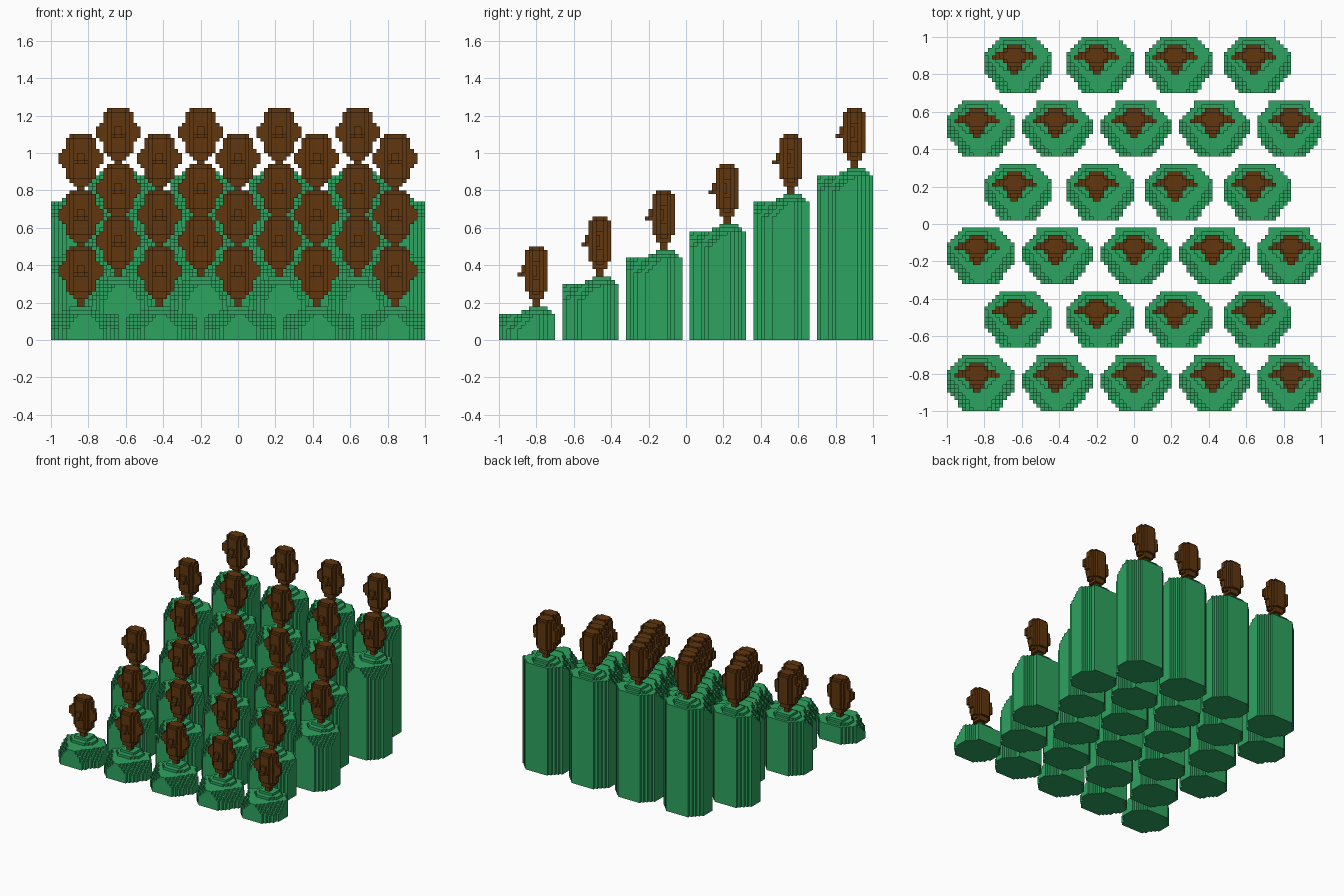
import bpy, math

if "Cube" in bpy.data.objects:
    bpy.data.objects.remove(bpy.data.objects["Cube"])

V = 0.02  # voxel edge


def material(name, rgb):
    m = bpy.data.materials.new(name)
    m.diffuse_color = (*rgb, 1)
    m.use_nodes = True
    m.node_tree.nodes["Principled BSDF"].inputs["Base Color"].default_value = m.diffuse_color
    return m


GREEN = material("shirt green", (0.027, 0.37, 0.115))
BROWN = material("head brown", (0.117, 0.037, 0.0044))


class Quads:
    """Collects quads with shared vertices on the voxel grid."""

    def __init__(self):
        self.ids, self.verts, self.faces = {}, [], []

    def add(self, *pts):
        f = []
        for p in pts:
            if p not in self.ids:
                self.ids[p] = len(self.verts)
                self.verts.append([c * V for c in p])
            f.append(self.ids[p])
        self.faces.append(f)

    def mesh(self, name, mat):
        me = bpy.data.meshes.new(name)
        me.from_pydata(self.verts, [], self.faces)
        me.materials.append(mat)
        return me


def place(name, me, loc):
    ob = bpy.data.objects.new(name, me)
    ob.location = loc
    bpy.context.collection.objects.link(ob)


# Body: column heights over a stretched octagon, front shoulders sloping down
def body_mesh(left, right, top):
    """left/right: extent in voxels around the head axis; top: height in voxels."""
    mid, full = (left + right) / 2, (right - left) / 2
    h = {}
    for j in range(15):
        off = j + 0.5
        half = min(full, 4.6 + 0.72 * off, 4.6 + 0.92 * (15 - off))
        for i in range(left, right):
            x = abs(i + 0.5 - mid)
            if x > half:
                continue
            s = x - 0.72 * off
            drop = min(4, max(0, math.ceil((s - 1.6) / 0.8)))
            z = top - drop
            # collar mound under the neck
            hx = abs(i + 0.5)
            if hx < 3 and 8 < off < 13:
                z = top + 2
            elif hx < 5 and 6 < off < 14 and hx + abs(off - 10) < 7:
                z = top + 1
            h[i, j] = z
    q = Quads()
    for (i, j), z in h.items():
        q.add((i, j, z), (i + 1, j, z), (i + 1, j + 1, z), (i, j + 1, z))
        q.add((i, j, 0), (i, j + 1, 0), (i + 1, j + 1, 0), (i + 1, j, 0))
        sides = (((1, 0), (i + 1, j), (i + 1, j + 1)), ((-1, 0), (i, j + 1), (i, j)),
                 ((0, 1), (i + 1, j + 1), (i, j + 1)), ((0, -1), (i, j), (i + 1, j)))
        for (dx, dy), a, b in sides:
            n = h.get((i + dx, j + dy), 0)
            if n < z:
                q.add((*a, n), (*b, n), (*b, z), (*a, z))
    return q.mesh("body", GREEN)


# Head: solid voxel shape with neck, ears and nose; origin at the body top
def head_mesh():
    cells = set()

    def box(hx, y0, y1, z0, z1):
        cells.update((x, y, z) for x in range(-hx, hx)
                     for y in range(y0, y1) for z in range(z0, z1))

    # neck
    box(1, 9, 11, 1, 5)
    box(2, 8, 12, 4, 5)
    # skull plan: half width for each depth row, rounded at top and bottom
    for y, half in zip(range(7, 13), (2, 3, 4, 4, 3, 2)):
        box(half, y, y + 1, 6, 17)
    for y, half in zip(range(8, 12), (2, 3, 3, 2)):
        box(half, y, y + 1, 5, 18)
    # ears
    box(5, 9, 11, 9, 14)
    box(6, 9, 10, 10, 13)
    # nose
    box(1, 6, 7, 10, 13)
    box(2, 6, 7, 10, 11)
    box(1, 5, 6, 10, 11)
    q = Quads()
    for c in cells:
        for ax in range(3):
            for side in (0, 1):
                n = list(c)
                n[ax] += 2 * side - 1
                if tuple(n) in cells:
                    continue
                u, w = (ax + 1) % 3, (ax + 2) % 3
                pts = []
                for du, dw in ((0, 0), (1, 0), (1, 1), (0, 1)):
                    p = list(c)
                    p[ax] += side
                    p[u] += du
                    p[w] += dw
                    pts.append(tuple(p))
                q.add(*(pts if side else pts[::-1]))
    return q.mesh("head", BROWN)


head = head_mesh()
# (head axis x, body left, body right) in voxels for the two staggered rows
WIDE = [(-42, -8, 10), (-21, -9, 10), (0, -9, 10), (21, -9, 10), (42, -9, 8)]
NARROW = [(-32, -8, 10), (-10, -8, 10), (11, -8, 10), (32, -8, 10)]

# Six rising rows of spectators
for r, top in enumerate((7, 15, 22, 29, 37, 44)):
    y = -1 + 0.34 * r
    for k, (x, left, right) in enumerate(NARROW if r % 2 else WIDE):
        place(f"body_row{r + 1}_{k + 1}", body_mesh(left, right, top), (x * V, y, 0))
        place(f"head_row{r + 1}_{k + 1}", head, (x * V, y, top * V))
